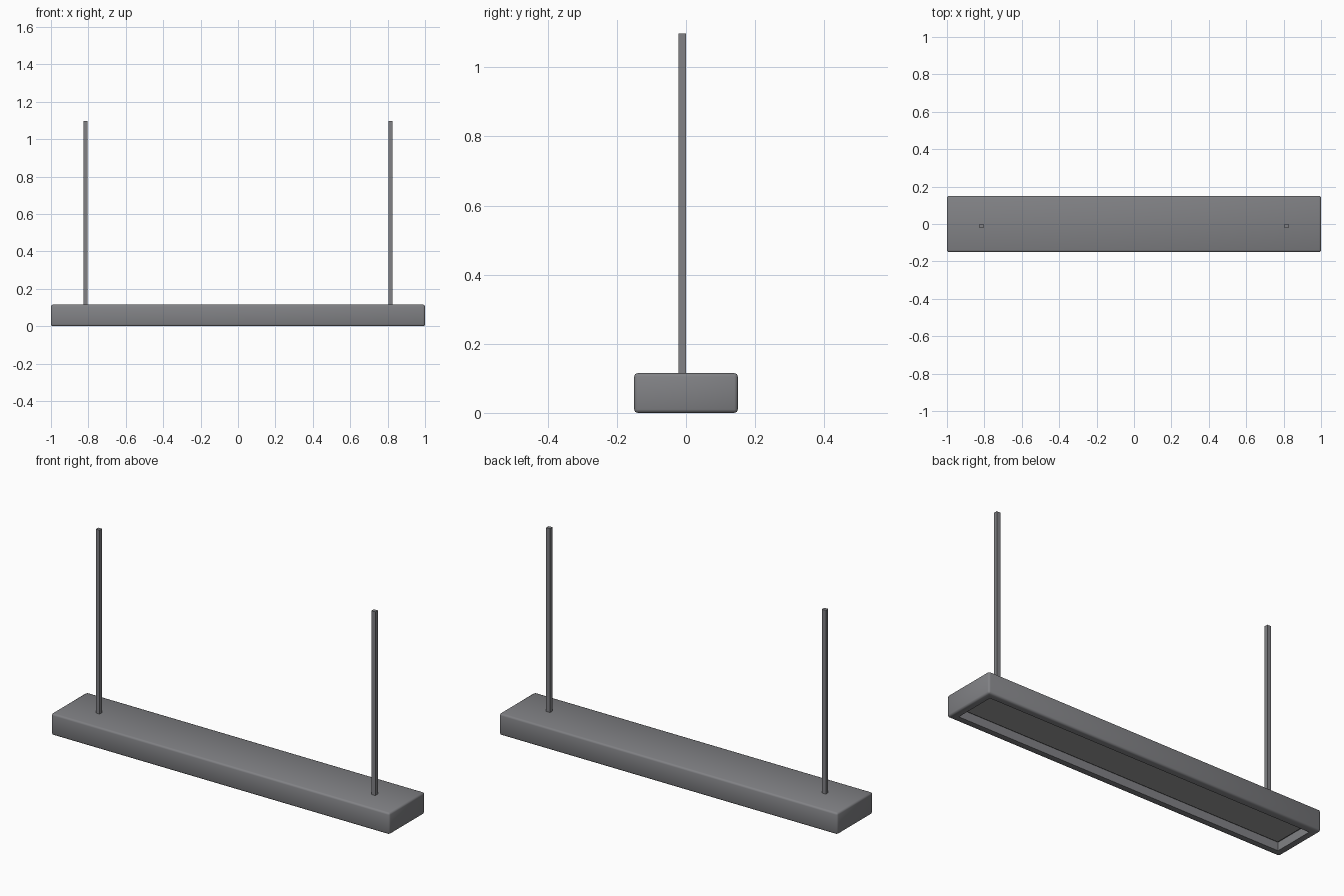
import bpy, bmesh
from mathutils import Vector

if "Cube" in bpy.data.objects:
    bpy.data.objects.remove(bpy.data.objects["Cube"])


def material(name, rgb):
    m = bpy.data.materials.new(name)
    m.diffuse_color = (*rgb, 1)
    m.use_nodes = True
    m.node_tree.nodes["Principled BSDF"].inputs["Base Color"].default_value = m.diffuse_color
    return m


housing_mat = material("slate grey", (0.22, 0.222, 0.235))
panel_mat = material("light panel grey", (0.33, 0.33, 0.33))


def box(name, lo, hi, mat):
    """Axis-aligned box between two corners."""
    lo, hi = Vector(lo), Vector(hi)
    bm = bmesh.new()
    bmesh.ops.create_cube(bm, size=1)
    for v in bm.verts:
        v.co = Vector((lo[i] + (v.co[i] + 0.5) * (hi[i] - lo[i]) for i in range(3)))
    me = bpy.data.meshes.new(name)
    bm.to_mesh(me)
    bm.free()
    me.materials.append(mat)
    ob = bpy.data.objects.new(name, me)
    bpy.context.collection.objects.link(ob)
    return ob


# Housing: rounded slab with a shallow recess sunk into the underside
housing = box("housing", (-1, -0.15, 0), (1, 0.15, 0.115), housing_mat)
bm = bmesh.new()
bm.from_mesh(housing.data)
bmesh.ops.bevel(bm, geom=bm.edges[:], offset=0.01, segments=2, profile=0.5,
                affect='EDGES')
bm.normal_update()
under = min(bm.faces, key=lambda f: f.calc_center_median().z - f.calc_area())
under = max((f for f in bm.faces if f.normal.z < -0.99), key=lambda f: f.calc_area())
bmesh.ops.inset_region(bm, faces=[under], thickness=0.04)
ring = bmesh.ops.extrude_face_region(bm, geom=[under])["geom"]
for v in (g for g in ring if isinstance(g, bmesh.types.BMVert)):
    v.co.z += 0.045
if under.is_valid:
    bm.faces.remove(under)
bm.to_mesh(housing.data)
bm.free()

# Diffuser panel at the roof of the recess
box("diffuser_panel", (-0.95, -0.1, 0.037), (0.95, 0.1, 0.045), panel_mat)

# Two square hanging rods, slightly in front of the centre line
for side, x in (("left", -0.815), ("right", 0.815)):
    box(f"{side}_hanging_rod", (x - 0.0115, -0.021, 0.11),
        (x + 0.0115, 0.0, 1.097), housing_mat)

# Smooth the rounded edges only
bpy.context.view_layer.objects.active = housing
housing.select_set(True)
bpy.ops.object.shade_smooth_by_angle(angle=0.9)
